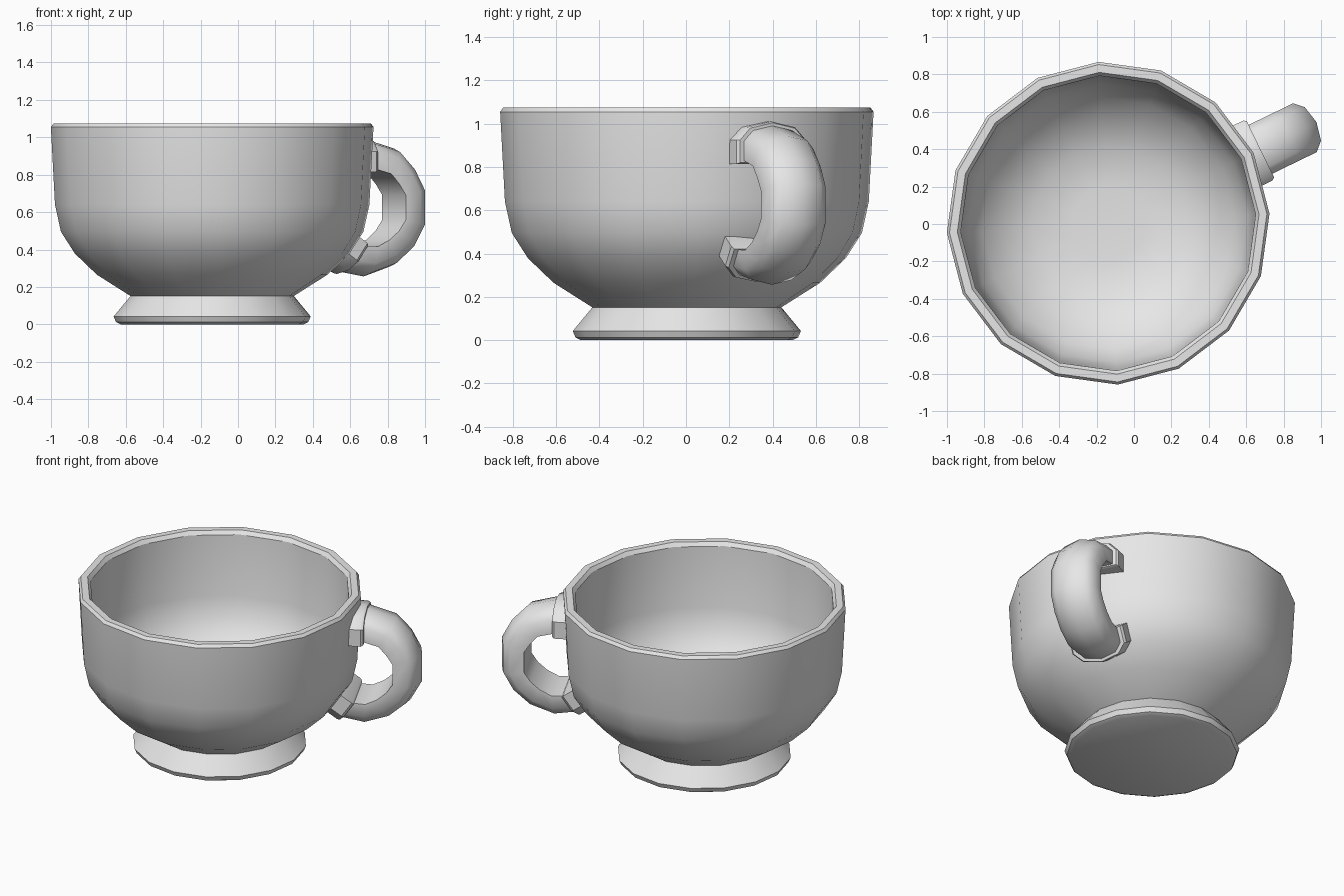
import bpy, bmesh
from math import radians, sin, cos, pi
from mathutils import Vector

if "Cube" in bpy.data.objects:
    bpy.data.objects.remove(bpy.data.objects["Cube"])

SIDES = 16
CENTRE = Vector((-0.138, 0.004, 0))
TURN = radians(3.4)
HANDLE_TURN = TURN + 2 * pi / SIDES
OUT = Vector((cos(HANDLE_TURN), sin(HANDLE_TURN), 0))
SIDE = Vector((-sin(HANDLE_TURN), cos(HANDLE_TURN), 0))
UP = Vector((0, 0, 1))

grey = bpy.data.materials.new("plain grey")
grey.use_nodes = True
grey.diffuse_color = (0.8, 0.8, 0.8, 1)
grey.node_tree.nodes["Principled BSDF"].inputs["Base Color"].default_value = (0.8, 0.8, 0.8, 1)


def skin(name, rings, smooth_angle):
    """Join a list of equal rings of points into a closed, capped surface."""
    bm = bmesh.new()
    loops = [[bm.verts.new(p) for p in ring] for ring in rings]
    count = len(loops[0])
    for a, b in zip(loops, loops[1:]):
        for i in range(count):
            j = (i + 1) % count
            bm.faces.new((a[i], a[j], b[j], b[i]))
    bm.faces.new(loops[0][::-1])
    bm.faces.new(loops[-1])
    bmesh.ops.recalc_face_normals(bm, faces=bm.faces)
    mesh = bpy.data.meshes.new(name)
    bm.to_mesh(mesh)
    bm.free()
    mesh.materials.append(grey)
    obj = bpy.data.objects.new(name, mesh)
    bpy.context.collection.objects.link(obj)
    bpy.ops.object.select_all(action='DESELECT')
    obj.select_set(True)
    bpy.context.view_layer.objects.active = obj
    bpy.ops.object.shade_smooth_by_angle(angle=radians(smooth_angle))
    return obj


def lathe(name, profile):
    """Turn a (radius, height) profile about the cup's axis."""
    angles = [TURN + 2 * pi * i / SIDES for i in range(SIDES)]
    rings = [[CENTRE + Vector((r * cos(a), r * sin(a), z)) for a in angles]
             for r, z in profile]
    return skin(name, rings, 33)


# Handle section: flat inside, rounded outside, as (depth below the crown, sideways)
SECTION = [(0.16, 0.145), (0.07, 0.145), (0.022, 0.1), (0, 0),
           (0.022, -0.1), (0.07, -0.145), (0.16, -0.145)]


def section_ring(r, z, tilt, grow=1.0, lift=0.0):
    """Place the section with its crown at (r, z), facing the tilt angle."""
    t = radians(tilt)
    normal = OUT * cos(t) + UP * sin(t)
    along = OUT * sin(t) - UP * cos(t)
    middle = CENTRE + OUT * r + UP * z - normal * 0.08 + along * lift
    return [middle + (normal * (0.08 - d) + SIDE * s) * grow for d, s in SECTION]


# Bowl with a bevelled rim and a hollow inside
lathe("bowl", [
    (0.40, 0.13), (0.44, 0.153), (0.617, 0.265), (0.735, 0.378), (0.81, 0.495),
    (0.842, 0.64), (0.864, 1.055), (0.85, 1.074),
    (0.808, 1.074), (0.79, 1.05), (0.775, 0.65), (0.745, 0.52),
    (0.675, 0.41), (0.56, 0.31), (0.41, 0.225), (0.2, 0.205)])

# Flared foot
lathe("foot", [(0.49, 0), (0.515, 0.012), (0.528, 0.042), (0.437, 0.152), (0.40, 0.152)])

# Curved handle, from the upper joint round to the lower joint
PATH = [(0.83, 0.992, 90), (0.91, 0.99, 86), (1.08, 0.94, 58), (1.175, 0.84, 35),
        (1.238, 0.72, 10), (1.238, 0.53, -10), (1.17, 0.405, -36), (1.06, 0.31, -62),
        (0.90, 0.256, -95), (0.74, 0.285, -123), (0.68, 0.34, -130)]
skin("handle", [section_ring(*p) for p in PATH], 50)

# Collars where the handle meets the bowl
COLLAR = [(-0.05, 1.23), (0.03, 1.23), (0.045, 1.15)]
for name, spot in (("upper_collar", (0.86, 0.992, 90)),
                   ("lower_collar", (0.71, 0.305, -125))):
    # the lower joint is met from the opposite travel direction
    way = 1 if spot[2] > 0 else -1
    skin(name, [section_ring(*spot, grow=g, lift=way * l) for l, g in COLLAR], 35)
